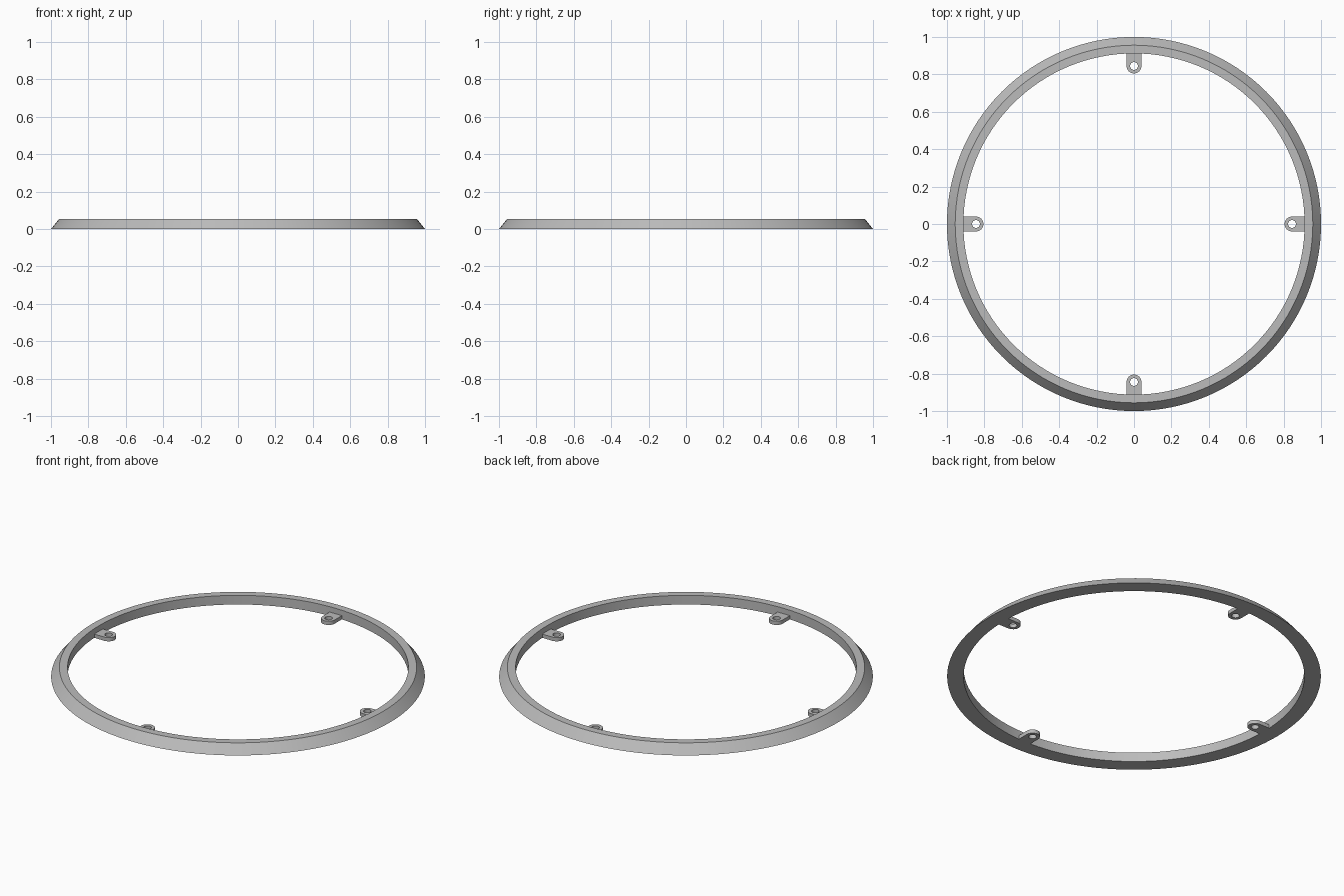
import bpy
import bmesh
from math import cos, sin, pi, radians, sqrt
from mathutils import Matrix

cube = bpy.data.objects.get("Cube")
if cube:
    bpy.data.objects.remove(cube, do_unlink=True)

# Single grey material
GREY = (0.5, 0.5, 0.5, 1)
grey = bpy.data.materials.new("plain grey")
grey.use_nodes = True
grey.diffuse_color = GREY
grey.node_tree.nodes["Principled BSDF"].inputs["Base Color"].default_value = GREY


def finish(bm, name):
    """Turn a bmesh into a named, smooth-shaded object with sharp edges kept."""
    bmesh.ops.recalc_face_normals(bm, faces=bm.faces)
    mesh = bpy.data.meshes.new(name)
    bm.to_mesh(mesh)
    bm.free()
    mesh.materials.append(grey)
    obj = bpy.data.objects.new(name, mesh)
    bpy.context.collection.objects.link(obj)
    bpy.ops.object.select_all(action="DESELECT")
    obj.select_set(True)
    bpy.context.view_layer.objects.active = obj
    bpy.ops.object.shade_smooth_by_angle(angle=radians(30))
    return obj


# Bevelled ring: a closed profile revolved around z
bm = bmesh.new()
profile = [(0.912, 0), (1, 0), (0.956, 0.054), (0.912, 0.054)]
verts = [bm.verts.new((r, 0, z)) for r, z in profile]
edges = [bm.edges.new((verts[i - 1], verts[i])) for i in range(len(verts))]
bmesh.ops.spin(bm, geom=verts + edges, axis=(0, 0, 1), cent=(0, 0, 0),
               angle=2 * pi, steps=128, use_merge=True)
bmesh.ops.remove_doubles(bm, verts=bm.verts, dist=0.0001)
finish(bm, "bevelled_ring")

# Mounting tabs: rounded inner end, square end meeting the ring, round hole
HALF = 0.04
REACH = HALF * sqrt(3)
HOLE = 0.021
CENTRE = 0.845
THICK = 0.022
SIDES = 24


def tab_edge(a):
    """Distance from the hole centre to the tab outline in direction a."""
    if cos(a) < 0.001:
        return HALF
    return min(REACH / cos(a), HALF / max(abs(sin(a)), 0.001))


def make_tab(name, turn):
    bm = bmesh.new()
    hole, rim = [], []
    for i in range(SIDES):
        a = 2 * pi * i / SIDES
        for loop, r in ((hole, HOLE), (rim, tab_edge(a))):
            loop.append(bm.verts.new((CENTRE + r * cos(a), r * sin(a), 0)))
    for i in range(SIDES):
        bm.faces.new((hole[i - 1], rim[i - 1], rim[i], hole[i]))
    base = list(bm.faces)
    top = bmesh.ops.extrude_face_region(bm, geom=base, use_keep_orig=True)["geom"]
    bmesh.ops.translate(bm, vec=(0, 0, THICK),
                        verts=[v for v in top if isinstance(v, bmesh.types.BMVert)])
    bmesh.ops.rotate(bm, verts=bm.verts, matrix=Matrix.Rotation(turn, 3, "Z"))
    finish(bm, name)


for i, side in enumerate(("left", "back", "right", "front")):
    make_tab(side + "_mounting_tab", i * pi / 2)
